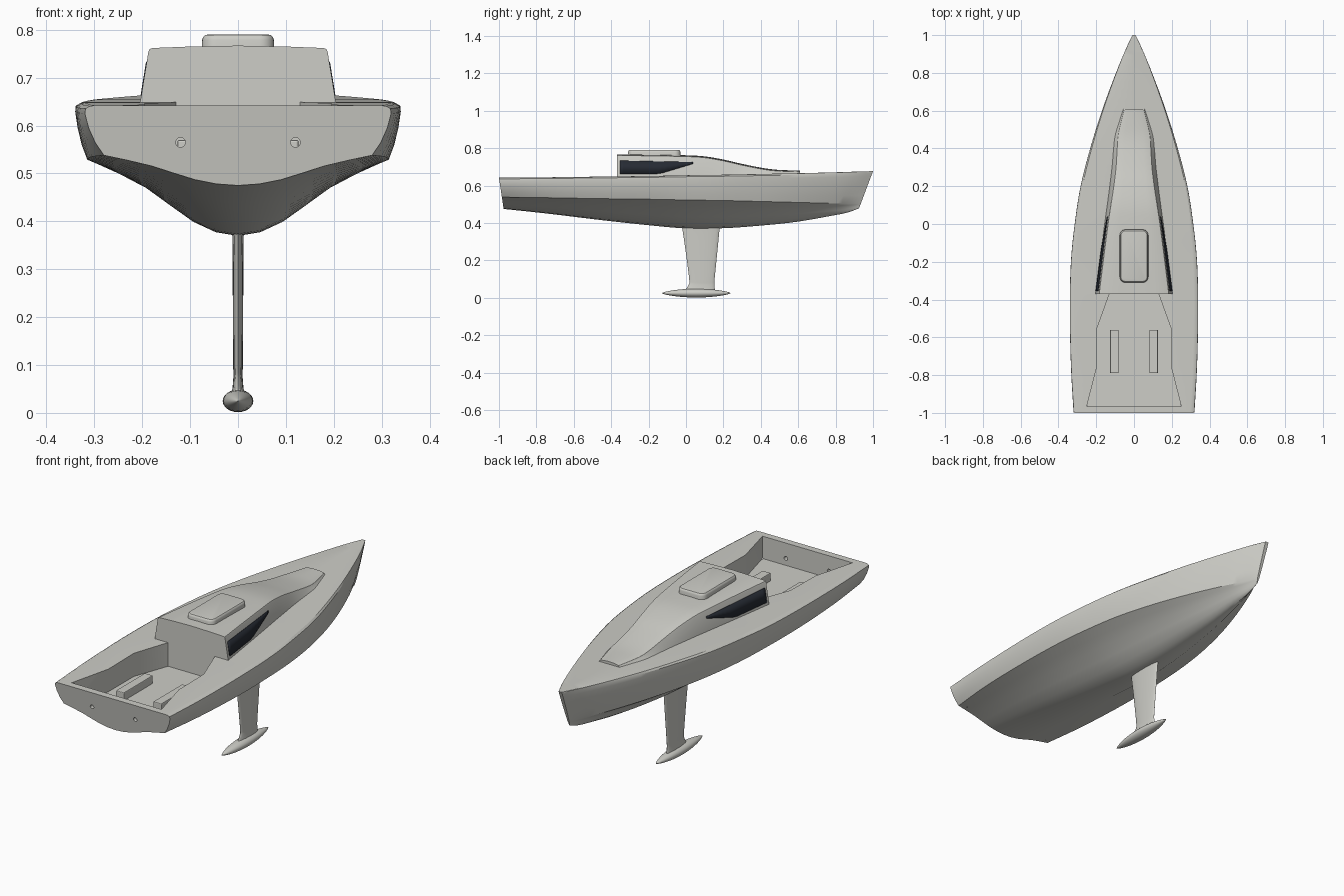
import bpy, bmesh, math
from mathutils import Vector

old = bpy.data.objects.get("Cube")
if old:
    bpy.data.objects.remove(old, do_unlink=True)


def material(name, rgb):
    m = bpy.data.materials.new(name)
    m.use_nodes = True
    m.diffuse_color = (*rgb, 1)
    m.node_tree.nodes["Principled BSDF"].inputs["Base Color"].default_value = (*rgb, 1)
    return m


GREY = material("pale grey", (0.61, 0.61, 0.57))
DARK = material("dark glass", (0.02, 0.025, 0.035))


def finish(name, bm, mat=GREY, smooth=True):
    bmesh.ops.recalc_face_normals(bm, faces=bm.faces)
    mesh = bpy.data.meshes.new(name)
    bm.to_mesh(mesh)
    bm.free()
    mesh.materials.append(mat)
    ob = bpy.data.objects.new(name, mesh)
    bpy.context.collection.objects.link(ob)
    if smooth:
        shade(ob)
    return ob


def activate(ob):
    bpy.ops.object.select_all(action="DESELECT")
    ob.select_set(True)
    bpy.context.view_layer.objects.active = ob


def shade(ob):
    activate(ob)
    bpy.ops.object.shade_smooth_by_angle(angle=math.radians(28))


def loft(name, rings, closed=True, mat=GREY):
    """Skin a row of equal sections; closed sections get end caps."""
    bm = bmesh.new()
    rows = [[bm.verts.new(p) for p in ring] for ring in rings]
    n = len(rows[0])
    for a, b in zip(rows, rows[1:]):
        for i in range(n if closed else n - 1):
            j = (i + 1) % n
            bm.faces.new((a[i], a[j], b[j], b[i]))
    if closed:
        bm.faces.new(rows[0])
        bm.faces.new(rows[-1])
    return finish(name, bm, mat)


def prism(name, outline, z0, z1):
    return loft(name, [[(x, y, z) for x, y in outline] for z in (z0, z1)])


def sample(rows, t):
    """Smooth curve through table rows, t from 0 to 1."""
    s = t * (len(rows) - 1)
    i = min(int(s), len(rows) - 2)
    f = s - i
    p = [rows[max(0, min(len(rows) - 1, i + k))] for k in (-1, 0, 1, 2)]
    return [b + 0.5 * f * (c - a + f * (2 * a - 5 * b + 4 * c - d + f * (3 * (b - c) + d - a)))
            for a, b, c, d in zip(*p)]


def mirrored(half):
    """Half section from centre line to centre line -> full ring."""
    return half + [(-x, y, z) for x, y, z in half[-2:0:-1]]


# Hull: sheer y, keel y, keel z, chine x, chine z, sheer x, sheer z
HULL = [
    (-1, -.975, .475, .28, .538, .32, .642),
    (-.75, -.74, .45, .305, .535, .334, .644),
    (-.45, -.45, .415, .315, .53, .34, .648),
    (-.2, -.2, .388, .31, .527, .334, .651),
    (0, 0, .371, .295, .523, .314, .655),
    (.2, .2, .372, .265, .52, .283, .658),
    (.4, .4, .386, .215, .515, .232, .662),
    (.6, .59, .406, .15, .51, .17, .666),
    (.8, .77, .437, .075, .505, .097, .671),
    (.92, .86, .455, .03, .503, .048, .675),
    (1, .925, .478, .005, .505, .009, .677),
]
BELL = [(0, 0), (.16, .05), (.32, .19), (.48, .41), (.64, .64), (.82, .83), (1, 1)]


def hull_ring(t):
    ys, yk, zk, xc, zc, xs, zs = sample(HULL, t)
    pts = [(xc * u, zk + (zc - zk) * v) for u, v in BELL]
    flare, rise = xs - xc, zs - zc
    pts += [(xc + flare * u, zc + rise * v) for u, v in
            ((.45, .25), (.8, .55), (1, .84), (.96, .94))]
    pts += [(xs * .965, zs - .001), (xs * .93, zs), (0, zs)]
    return mirrored([(x, yk + (ys - yk) * (z - zk) / (zs - zk), z) for x, z in pts])


hull = loft("hull", [hull_ring(i / 40) for i in range(41)])


def cut(target, cutter):
    mod = target.modifiers.new("cut", "BOOLEAN")
    mod.operation, mod.solver, mod.object = "DIFFERENCE", "EXACT", cutter
    activate(target)
    bpy.ops.object.modifier_apply(modifier=mod.name)
    bpy.data.objects.remove(cutter, do_unlink=True)


# Cockpit well and two drain holes through the transom
FLOOR = .53
side = [(.13, -.37), (.195, -.55), (.195, -.75), (.25, -.965)]
well = side + [(-x, y) for x, y in reversed(side)]
cut(hull, prism("cockpit_cutter", well, FLOOR, .8))
for s in (-1, 1):
    circle = [(s * .12 + .01 * math.cos(a * math.tau / 16), .565 + .01 * math.sin(a * math.tau / 16))
              for a in range(16)]
    cut(hull, loft("drain_cutter", [[(x, y, z) for x, z in circle] for y in (-1.05, -.93)]))
shade(hull)

# Cabin: y, base half width, roof half width, roof z
CABIN = [
    (-.37, .205, .187, .763), (-.2, .182, .166, .762), (0, .156, .14, .758),
    (.1, .142, .125, .752), (.2, .129, .11, .735), (.3, .117, .098, .712),
    (.4, .109, .092, .692), (.47, .101, .087, .682), (.54, .08, .072, .678),
    (.61, .058, .054, .676),
]


def cabin_base(y):
    return .645 + .02 * (y + .37)


def cabin_ring(t):
    y, xb, xt, zt = sample(CABIN, t)
    half = [(0, cabin_base(y)), (xb, cabin_base(y)), (xt, zt - .008), (xt - .003, zt - .003),
            (xt - .008, zt - .001), (xt * .55, zt + .002), (0, zt + .004)]
    return mirrored([(x, y, z) for x, z in half])


loft("cabin", [cabin_ring(i / 36) for i in range(37)])

# Side windows: thin plates following the cabin walls, tapering forward
for s, label in ((1, "left"), (-1, "right")):
    strip = []
    for i in range(17):
        y, xb, xt, zt = sample(CABIN, (.15 + 2.16 * i / 16) / 9)
        zb, ztop = cabin_base(y), zt - .008
        high = .733 - .02 * (y + .345)
        low = min(high - .001, .663 + max(0, y + .14) * .3)
        strip.append([(s * (xb + (xt - xb) * (z - zb) / (ztop - zb) + .001), y, z)
                      for z in (low, high)])
    window = loft(label + "_window", strip, closed=False, mat=DARK)
    solid = window.modifiers.new("thickness", "SOLIDIFY")
    solid.thickness, solid.offset = .005, 0


# Roof hatch with rounded corners and a softened lid
def rounded(inset):
    ring = []
    for k in range(4):
        cx = .045 if k in (0, 3) else -.045
        cy = -.17 + (.11 if k < 2 else -.11)
        for a in range(7):
            ang = (k + a / 6) * math.pi / 2
            r = .031 - inset
            ring.append((cx + r * math.cos(ang), cy + r * math.sin(ang)))
    return ring


loft("roof_hatch", [[(x, y, z) for x, y in rounded(inset)] for z, inset in
                    ((.755, 0), (.779, .001), (.785, .003), (.789, .007), (.79, .012))])

# Cockpit foot rails
for s, label in ((1, "left"), (-1, "right")):
    bm = bmesh.new()
    bmesh.ops.create_cube(bm, size=1)
    for v in bm.verts:
        v.co = Vector((s * .104, -.675, FLOOR + .018)) + v.co * Vector((.045, .23, .044))
    rail = finish(label + "_foot_rail", bm, smooth=False)
    bevel = rail.modifiers.new("soft edges", "BEVEL")
    bevel.width, bevel.segments = .004, 2

# Keel fin: z, rear y, front y, half thickness
FIN = [(.42, -.03, .19, .014), (.37, -.02, .18, .012), (.25, -.002, .168, .011),
       (.1, .017, .153, .01), (.07, .014, .152, .01), (.04, -.005, .155, .013)]


def fin_ring(z, y0, y1, w):
    return [(w * math.sin(a), (y0 + y1) / 2 + (y1 - y0) / 2 * math.cos(a), z)
            for a in (k * math.tau / 20 for k in range(20))]


loft("keel_fin", [fin_ring(*sample(FIN, i / 20)) for i in range(21)])

# Ballast bulb: pointed at both ends
bulb = []
for i in range(25):
    t = -math.cos(math.pi * i / 24)
    r = max(.01, (1 - t * t) ** .75)
    bulb.append([(.032 * r * math.cos(a), .055 + .185 * t, .025 + .0235 * r * math.sin(a))
                 for a in (k * math.tau / 24 for k in range(24))])
loft("ballast_bulb", bulb)
